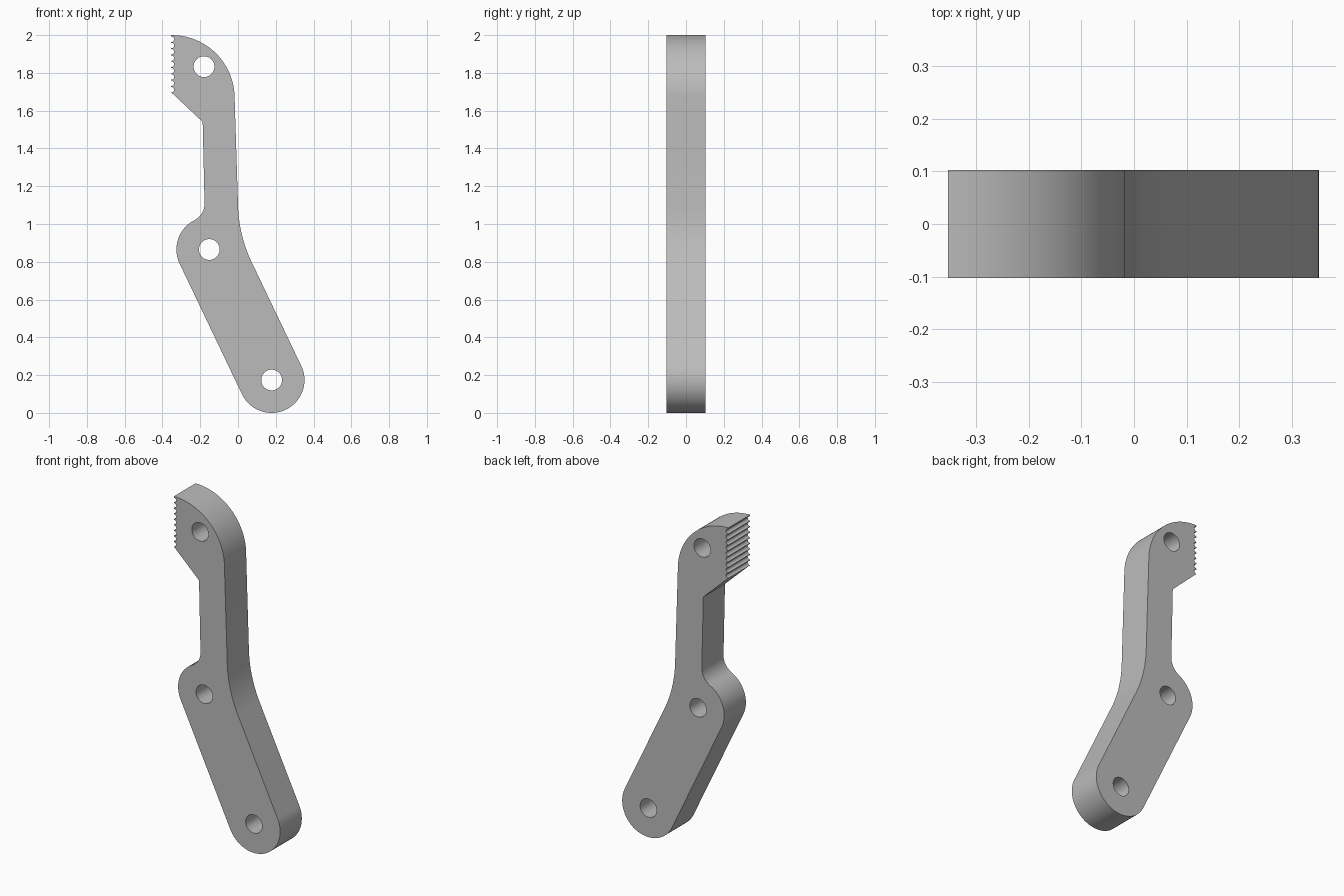
import bpy
import bmesh
from math import cos, sin, radians, pi

if "Cube" in bpy.data.objects:
    bpy.data.objects.remove(bpy.data.objects["Cube"], do_unlink=True)

HALF_THICKNESS = 0.103
ROUND = 0.174          # radius of the rounded ends
HOLE = 0.055           # radius of the pin holes
TOP_PIN = (-0.18, 1.833)
MID_PIN = (-0.152, 0.865)
LOW_PIN = (0.178, 0.174)


def arc(centre, rx, start, end, steps, rz=None):
    """Points along an arc in the front plane, angles in degrees."""
    rz = rx if rz is None else rz
    angles = [radians(start + (end - start) * i / steps) for i in range(steps + 1)]
    return [(centre[0] + rx * cos(a), centre[1] + rz * sin(a)) for a in angles]


# Outline, clockwise from the top corner
outline = arc((-0.351, 1.667), 0.333, 90, 0, 32)          # curved head
outline += arc((0.735, 1.116), 0.735, 181.8, 205.6, 16)   # bend of the arm
outline += arc(LOW_PIN, ROUND, 25.6, -154.4, 40)          # lower end
outline += arc(MID_PIN, ROUND, 205.6, 117.1, 24)          # elbow
outline += arc((-0.277, 1.109), 0.1, -62.9, -1.5, 14)     # fillet into the neck
outline += [(-0.187, 1.54), (-0.346, 1.69)]               # jaw underside

# Gripping grooves up the jaw face
GROOVES = 9
pitch = (1.995 - 1.695) / GROOVES
for i in range(GROOVES):
    z = 1.695 + (i + 0.5) * pitch
    outline += arc((-0.354, z), 0.016, -90, 90, 8, pitch * 0.44)
outline.append((-0.354, 2.0))

# Flat curve with pin holes, given thickness
curve = bpy.data.curves.new("arm_profile", "CURVE")
curve.dimensions = "2D"
curve.fill_mode = "BOTH"
curve.extrude = HALF_THICKNESS
loops = [outline] + [arc(pin, HOLE, 0, 360, 40)[:-1] for pin in (TOP_PIN, MID_PIN, LOW_PIN)]
for loop in loops:
    spline = curve.splines.new("POLY")
    spline.points.add(len(loop) - 1)
    for point, (x, z) in zip(spline.points, loop):
        point.co = (x, z, 0, 1)
    spline.use_cyclic_u = True

helper = bpy.data.objects.new("arm_profile", curve)
bpy.context.collection.objects.link(helper)
bpy.context.view_layer.update()
mesh = bpy.data.meshes.new_from_object(
    helper.evaluated_get(bpy.context.evaluated_depsgraph_get()))
bpy.data.objects.remove(helper, do_unlink=True)

# Weld the sides to the faces and stand the arm upright
bm = bmesh.new()
bm.from_mesh(mesh)
bmesh.ops.remove_doubles(bm, verts=bm.verts, dist=0.0002)
for v in bm.verts:
    x, y, z = v.co
    v.co = (x, -z, y)
bmesh.ops.recalc_face_normals(bm, faces=bm.faces)
bm.to_mesh(mesh)
bm.free()

# Grey metal
grey = bpy.data.materials.new("grey_metal")
grey.use_nodes = True
grey.diffuse_color = (0.5, 0.5, 0.5, 1)
grey.node_tree.nodes["Principled BSDF"].inputs["Base Color"].default_value = (0.5, 0.5, 0.5, 1)
mesh.materials.clear()
mesh.materials.append(grey)

arm = bpy.data.objects.new("gripper_arm", mesh)
bpy.context.collection.objects.link(arm)
bpy.ops.object.select_all(action="DESELECT")
arm.select_set(True)
bpy.context.view_layer.objects.active = arm
bpy.ops.object.shade_smooth_by_angle(angle=pi / 6)
